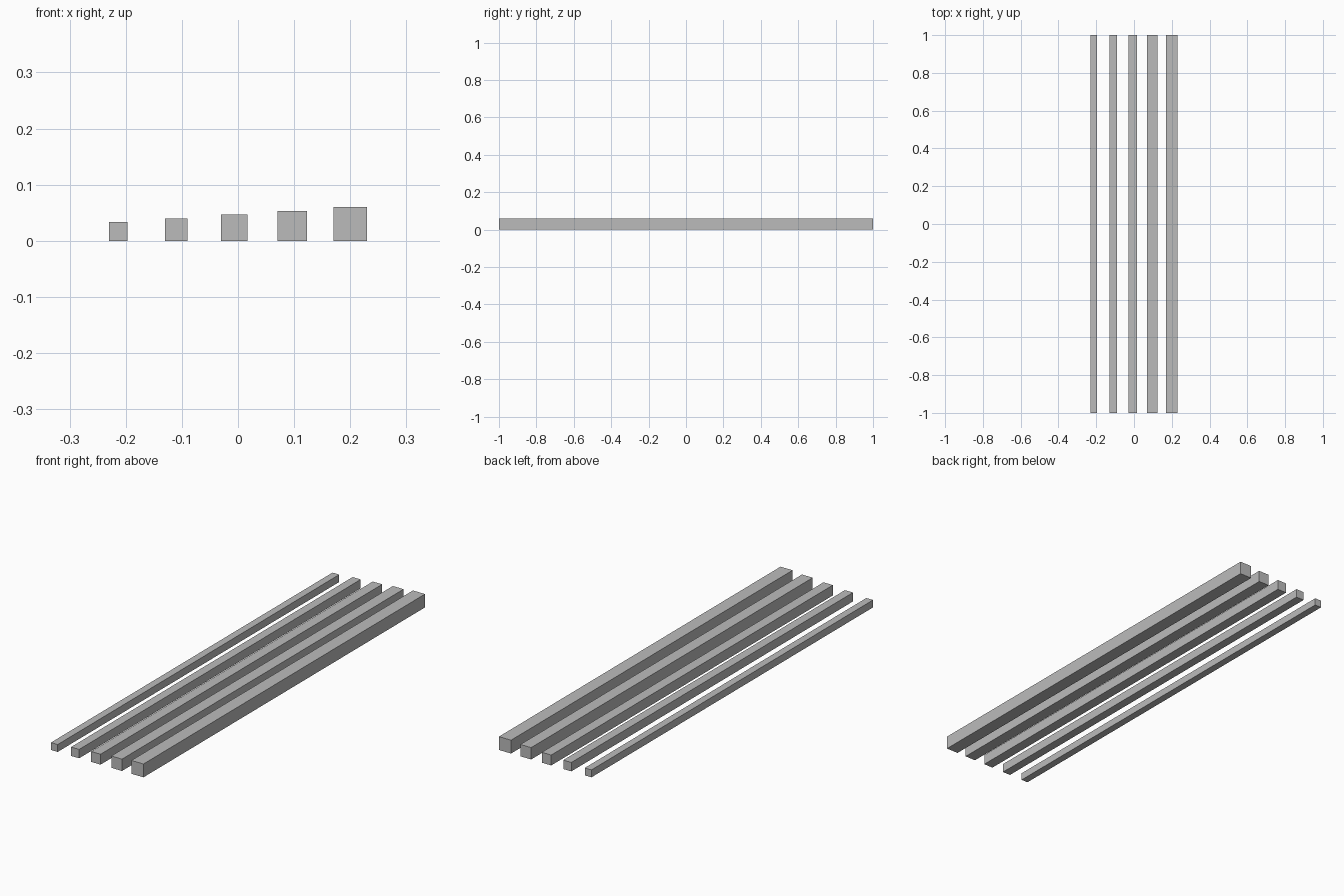
import bpy

# Remove the default cube
cube = bpy.data.objects.get("Cube")
if cube:
    bpy.data.objects.remove(cube, do_unlink=True)

# Plain grey material
GREY = (0.5, 0.5, 0.5, 1.0)
grey = bpy.data.materials.new("grey")
grey.use_nodes = True
grey.diffuse_color = GREY
grey.node_tree.nodes["Principled BSDF"].inputs["Base Color"].default_value = GREY

LENGTH = 2.0
SPACING = 0.1      # distance between the bars' right-hand edges
FIRST_EDGE = -0.23
STEP = 0.02 / 3    # growth of the square section per bar


def add_bar(name, edge, size):
    """Square bar along y, resting on the ground, starting at x = edge."""
    bpy.ops.mesh.primitive_cube_add(size=1, location=(edge + size / 2, 0, size / 2))
    bar = bpy.context.object
    bar.name = name
    bar.scale = (size, LENGTH, size)
    bpy.ops.object.transform_apply(location=False, rotation=False, scale=True)
    bar.data.materials.append(grey)


# Five square bars, each thicker than the one before
for i in range(5):
    add_bar(f"square_bar_{i + 1}", FIRST_EDGE + i * SPACING, (5 + i) * STEP)
